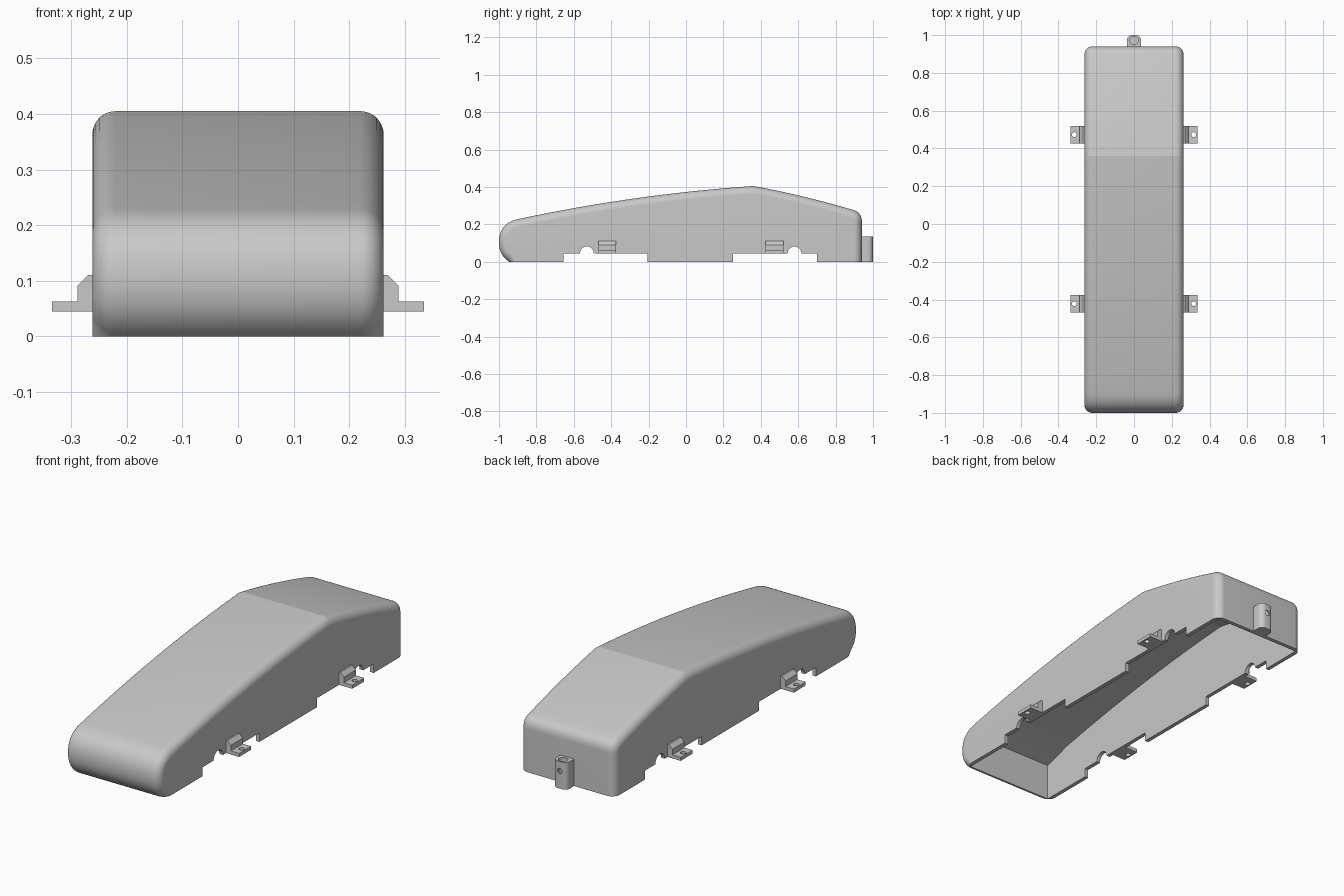
import bpy, bmesh, math
from mathutils import Vector

cube = bpy.data.objects.get("Cube")
if cube:
    bpy.data.objects.remove(cube)

grey = bpy.data.materials.new("plain grey")
grey.use_nodes = True
grey.diffuse_color = (0.58, 0.58, 0.58, 1)
grey.node_tree.nodes["Principled BSDF"].inputs["Base Color"].default_value = grey.diffuse_color

HALF_WIDTH, ROUND, WALL = 0.262, 0.042, 0.02


def loft(name, loops):
    """Skin a list of matching closed loops and cap both ends."""
    bm = bmesh.new()
    rings = [[bm.verts.new(p) for p in loop] for loop in loops]
    n = len(rings[0])
    for a, b in zip(rings, rings[1:]):
        for i in range(n):
            j = (i + 1) % n
            bm.faces.new((a[i], a[j], b[j], b[i]))
    bm.faces.new(rings[0])
    bm.faces.new(rings[-1])
    bmesh.ops.recalc_face_normals(bm, faces=bm.faces)
    mesh = bpy.data.meshes.new(name)
    bm.to_mesh(mesh)
    bm.free()
    mesh.materials.append(grey)
    ob = bpy.data.objects.new(name, mesh)
    bpy.context.scene.collection.objects.link(ob)
    return ob


def prism(name, pts, axis, lo, hi):
    """Extrude a 2D outline along one axis."""
    place = {"x": lambda u, v, d: (d, u, v),
             "y": lambda u, v, d: (u, d, v),
             "z": lambda u, v, d: (u, v, d)}[axis]
    return loft(name, [[place(u, v, d) for u, v in pts] for d in (lo, hi)])


def arc(cx, cy, r, start, end, steps):
    angles = [math.radians(start + (end - start) * i / steps) for i in range(steps + 1)]
    return [(cx + r * math.cos(a), cy + r * math.sin(a)) for a in angles]


def circle(cx, cy, r):
    return arc(cx, cy, r, 0, 360, 32)[:-1]


def bezier(a, b, c, steps):
    """Quadratic curve without its last point."""
    a, b, c = Vector(a), Vector(b), Vector(c)
    ts = [i / steps for i in range(steps)]
    return [a * (1 - t) ** 2 + b * 2 * t * (1 - t) + c * t * t for t in ts]


def inset(path, d):
    """Offset an open path inward, keeping both ends on the ground."""
    out = []
    for i, p in enumerate(path):
        before = (p - path[i - 1]).normalized() if i else None
        after = (path[i + 1] - p).normalized() if i < len(path) - 1 else None
        if before is None or after is None:
            out.append(Vector((p.x + (d if before is None else -d), 0)))
            continue
        t = (before + after).normalized()
        out.append(p + Vector((t.y, -t.x)) * d / max(t.dot(after), 0.5))
    return out


def cut(ob, cutters):
    """Subtract the cutters and remove them."""
    for c in cutters:
        c.hide_render = True
        mod = ob.modifiers.new("cut", "BOOLEAN")
        mod.operation, mod.solver, mod.object = "DIFFERENCE", "EXACT", c
    deps = bpy.context.evaluated_depsgraph_get()
    mesh = bpy.data.meshes.new_from_object(ob.evaluated_get(deps))
    ob.modifiers.clear()
    ob.data = mesh
    for c in cutters:
        bpy.data.objects.remove(c)


def smooth(ob):
    for p in ob.data.polygons:
        p.use_smooth = True
    ob.data.set_sharp_from_angle(angle=math.radians(11.5))


# Side profile: rounded nose, long rise, crease, falling tail
profile = (bezier((-0.945, 0), (-1, 0.035), (-1, 0.105), 16)
           + bezier((-1, 0.105), (-1, 0.205), (-0.9, 0.228), 16)
           + bezier((-0.9, 0.228), (-0.27, 0.362), (0.36, 0.405), 24)
           + bezier((0.36, 0.405), (0.63, 0.356), (0.9, 0.275), 12)
           + bezier((0.9, 0.275), (0.94, 0.26), (0.94, 0.215), 14)
           + [Vector((0.94, 0.215)), Vector((0.94, 0))])

# Outer body with rounded shoulders
STEPS = 10
sections = []
for i in range(STEPS + 1):
    a = math.pi / 2 * i / STEPS
    sections.append((HALF_WIDTH - ROUND + ROUND * math.cos(a), ROUND * (1 - math.sin(a))))
sections = sections + [(-x, d) for x, d in reversed(sections)]
shell = loft("cover_shell", [[(x, p.x, p.y) for p in inset(profile, d)] for x, d in sections])

# Hollow inside, open at the bottom
roof = [p for p in inset(profile, WALL) if p.x > -0.82]
cavity = prism("cavity_cutter",
               [(-0.935, -0.1), (-0.935, 0.185)] + [tuple(p) for p in roof] + [(0.92, -0.1)],
               "x", WALL - HALF_WIDTH, HALF_WIDTH - WALL)

# Notches along both lower edges, each with a round relief
cutters = [cavity]
for start, end, relief in ((-0.655, -0.205, -0.53), (0.25, 0.70, 0.58)):
    outline = ([(start, -0.1), (start, 0.045)] + arc(relief, 0.045, 0.037, 180, 0, 20)
               + [(end, 0.045), (end, -0.1)])
    cutters.append(prism("notch_cutter", outline, "x", -0.5, 0.5))
cut(shell, cutters)
smooth(shell)

# Four mounting brackets with screw holes
bracket = [(0.25, 0.045), (0.335, 0.045), (0.335, 0.063), (0.289, 0.063),
           (0.289, 0.091), (0.27, 0.11), (0.25, 0.11)]
for side, s in (("left", 1), ("right", -1)):
    for end, y in (("front", -0.422), ("rear", 0.473)):
        ob = prism(f"{end}_{side}_bracket", [(s * x, z) for x, z in bracket],
                   "y", y - 0.047, y + 0.047)
        cut(ob, [prism("hole_cutter", circle(s * 0.316, y, 0.013), "z", 0, 0.08)])
        smooth(ob)

# Rear lug with a blind socket and a cross hole
outline = ([(0.038, 0.93)] + arc(0.01, 0.972, 0.028, 0, 90, 10)
           + arc(-0.01, 0.972, 0.028, 90, 180, 10) + [(-0.038, 0.93)])
lug = prism("rear_lug", outline, "z", 0, 0.135)
cut(lug, [prism("socket_cutter", circle(0, 0.972, 0.022), "z", 0.05, 0.2),
          prism("cross_hole_cutter", circle(0, 0.088, 0.013), "y", 0.965, 1.1)])
smooth(lug)
